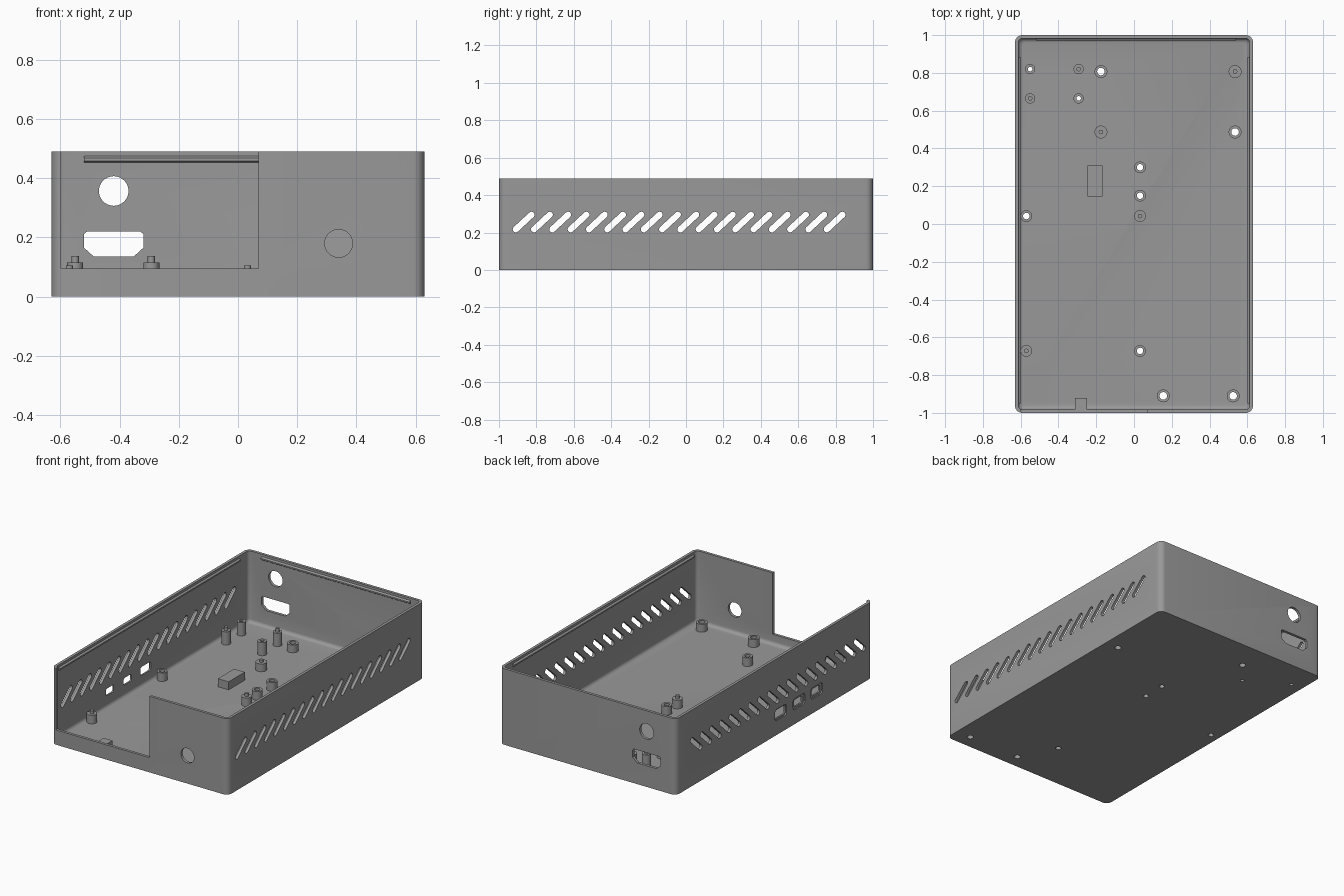
import bpy, bmesh, math
from mathutils import Vector

if "Cube" in bpy.data.objects:
    bpy.data.objects.remove(bpy.data.objects["Cube"])

grey = bpy.data.materials.new("plastic_grey")
grey.diffuse_color = (0.32, 0.32, 0.32, 1)
grey.use_nodes = True
grey.node_tree.nodes["Principled BSDF"].inputs["Base Color"].default_value = grey.diffuse_color

W, L, H = 1.26, 2.0, 0.49   # outer size
WALL, FLOOR = 0.018, 0.03


def finish(name, bm, smooth=True):
    bmesh.ops.recalc_face_normals(bm, faces=bm.faces[:])
    me = bpy.data.meshes.new(name)
    bm.to_mesh(me)
    bm.free()
    ob = bpy.data.objects.new(name, me)
    bpy.context.collection.objects.link(ob)
    me.materials.append(grey)
    if smooth:
        shade(ob)
    return ob


def shade(ob):
    bpy.ops.object.select_all(action='DESELECT')
    ob.select_set(True)
    bpy.context.view_layer.objects.active = ob
    bpy.ops.object.shade_smooth_by_angle(angle=math.radians(30))


def loft(bm, loops):
    """Skin a stack of equal-sized point loops and cap both ends."""
    rings = [[bm.verts.new(p) for p in lp] for lp in loops]
    n = len(rings[0])
    for a, b in zip(rings, rings[1:]):
        for i in range(n):
            j = (i + 1) % n
            bm.faces.new((a[i], a[j], b[j], b[i]))
    bm.faces.new(rings[0])
    bm.faces.new(rings[-1])


def place(axis, p, t):
    u, v = p
    return {'x': (t, u, v), 'y': (u, t, v), 'z': (u, v, t)}[axis]


def prism(name, outlines, axis, a, b, smooth=False):
    bm = bmesh.new()
    for pts in outlines:
        loft(bm, [[place(axis, p, t) for p in pts] for t in (a, b)])
    return finish(name, bm, smooth)


def rrect(cx, cy, w, h, r, n=6):
    pts = []
    for k, (sx, sy) in enumerate([(1, 1), (-1, 1), (-1, -1), (1, -1)]):
        for i in range(n + 1):
            a = math.pi / 2 * (k + i / n)
            pts.append((cx + sx * (w / 2 - r) + r * math.cos(a),
                        cy + sy * (h / 2 - r) + r * math.sin(a)))
    return pts


def circle(cx, cy, r, n=40):
    return [(cx + r * math.cos(2 * math.pi * i / n),
             cy + r * math.sin(2 * math.pi * i / n)) for i in range(n)]


def capsule(a, b, r, n=8):
    a, b = Vector(a), Vector(b)
    ang = math.atan2(b.y - a.y, b.x - a.x)
    pts = []
    for c, off in ((b, -math.pi / 2), (a, math.pi / 2)):
        for i in range(n + 1):
            t = ang + off + math.pi * i / n
            pts.append((c.x + r * math.cos(t), c.y + r * math.sin(t)))
    return pts


def cut(ob, cutter):
    m = ob.modifiers.new("cut", 'BOOLEAN')
    m.operation, m.solver, m.object = 'DIFFERENCE', 'EXACT', cutter
    bpy.context.view_layer.objects.active = ob
    bpy.ops.object.modifier_apply(modifier=m.name)
    bpy.data.objects.remove(cutter, do_unlink=True)


# Outer case
case = prism("case_shell", [rrect(0, 0, W, L, 0.038)], 'z', 0, H)

# Cavity with a rounded edge around the floor
bm = bmesh.new()
R = 0.022
levels = [(WALL + R * (1 - math.sin(t)), FLOOR + R * (1 - math.cos(t)))
          for t in [math.pi / 2 * i / 5 for i in range(6)]]
levels.append((WALL, H + 0.1))
loft(bm, [[(x, y, z) for x, y in rrect(0, 0, W - 2 * d, L - 2 * d, 0.022)] for d, z in levels])
cut(case, finish("cavity", bm, False))

# Front opening
cut(case, prism("opening", [[(-0.598, 0.095), (0.07, 0.095), (0.07, 0.6), (-0.598, 0.6)]],
                'y', -1.1, -0.92))

# Slanted vents through both side walls
vents = [capsule((y - 0.042, 0.217), (y + 0.042, 0.295), 0.0165)
         for y in [-0.868 + 0.0978 * i for i in range(18)]]
cut(case, prism("vents", vents, 'x', -1, 1))

# Ports in the left wall: shallow outer recess, smaller opening through
ports = [(-0.43, 0.08, 0.045), (-0.25, 0.08, 0.045), (-0.065, 0.105, 0.055)]
cut(case, prism("port_recesses", [rrect(y, 0.128, 0.12, 0.072, 0.02) for y, w, h in ports],
                'x', -0.7, -0.622))
cut(case, prism("port_holes", [rrect(y, 0.128, w, h, 0.012) for y, w, h in ports],
                'x', -0.7, -0.58))

# Back wall: round hole and chamfered connector hole
connector = [(-0.52, 0.165), (-0.488, 0.136), (-0.352, 0.136), (-0.32, 0.165),
             (-0.32, 0.212), (-0.33, 0.22), (-0.51, 0.22), (-0.52, 0.212)]
cut(case, prism("back_holes", [circle(-0.42, 0.357, 0.05), connector], 'y', 0.9, 1.1))

# Front wall: round hole
cut(case, prism("front_hole", [circle(0.34, 0.18, 0.047)], 'y', -1.1, -0.9))

# Posts: x, y, outer radius, hole radius, shoulder height, pin top (0 = open tube)
S, M, B = (0.027, 0.012, 0.115), (0.031, 0.017, 0.085), (0.034, 0.02, 0.08)
posts = [(-0.55, 0.82, S, 0), (-0.293, 0.82, S, 0.138), (-0.55, 0.665, S, 0.138),
         (-0.293, 0.665, S, 0),
         (-0.175, 0.807, B, 0), (0.535, 0.807, B, 0.094), (-0.175, 0.487, B, 0.094),
         (0.535, 0.487, B, 0), (0.155, -0.91, B, 0), (0.525, -0.91, B, 0),
         (0.032, 0.3, M, 0), (0.032, 0.15, M, 0), (0.032, 0.042, M, 0.105),
         (-0.57, 0.042, M, 0), (-0.57, -0.672, M, 0.105), (0.032, -0.672, M, 0)]

# Screw holes through the floor under the open posts
cut(case, prism("screw_holes", [circle(x, y, s[1], 24) for x, y, s, pin in posts if not pin],
                'z', -0.1, 0.06))
shade(case)


def post(name, x, y, spec, pin):
    ro, ri, top = spec
    base = FLOOR - 0.005
    if pin:
        prof = [(ro, base), (ro, top), (0.012, top), (0.012, pin)]
    else:
        prof = [(ro, base), (ro, top), (ri, top), (ri, base)]
    bm = bmesh.new()
    rings = [[bm.verts.new((px, py, z)) for px, py in circle(x, y, r, 24)] for r, z in prof]
    if not pin:
        rings.append(rings[0])
    for a, b in zip(rings, rings[1:]):
        for i in range(24):
            j = (i + 1) % 24
            bm.faces.new((a[i], a[j], b[j], b[i]))
    if pin:
        bm.faces.new(rings[0])
        bm.faces.new(rings[-1])
    finish(name, bm)


for i, (x, y, spec, pin) in enumerate(posts):
    post(("pin_post_" if pin else "screw_post_") + str(i + 1), x, y, spec, pin)

# Lid rails along the inside of the side and back walls
rail = [(0.0, 0.452), (0.011, 0.459), (0.011, 0.468), (0.0, 0.476)]
for s, side in ((-1, "left"), (1, "right")):
    prism(side + "_lid_rail", [[(s * (W / 2 - WALL + 0.001 - d), z) for d, z in rail]],
          'y', -0.95, 0.885)
prism("back_lid_rail", [[(L / 2 - WALL + 0.001 - d, z) for d, z in rail]], 'x', -0.52, 0.54)

# Blocks standing on the floor
prism("floor_block", [[(-0.245, 0.145), (-0.168, 0.145), (-0.168, 0.31), (-0.245, 0.31)]],
      'z', FLOOR - 0.005, 0.082)
prism("front_stop_block", [[(-0.312, -0.985), (-0.248, -0.985), (-0.248, -0.922), (-0.312, -0.922)]],
      'z', FLOOR - 0.005, 0.09)
